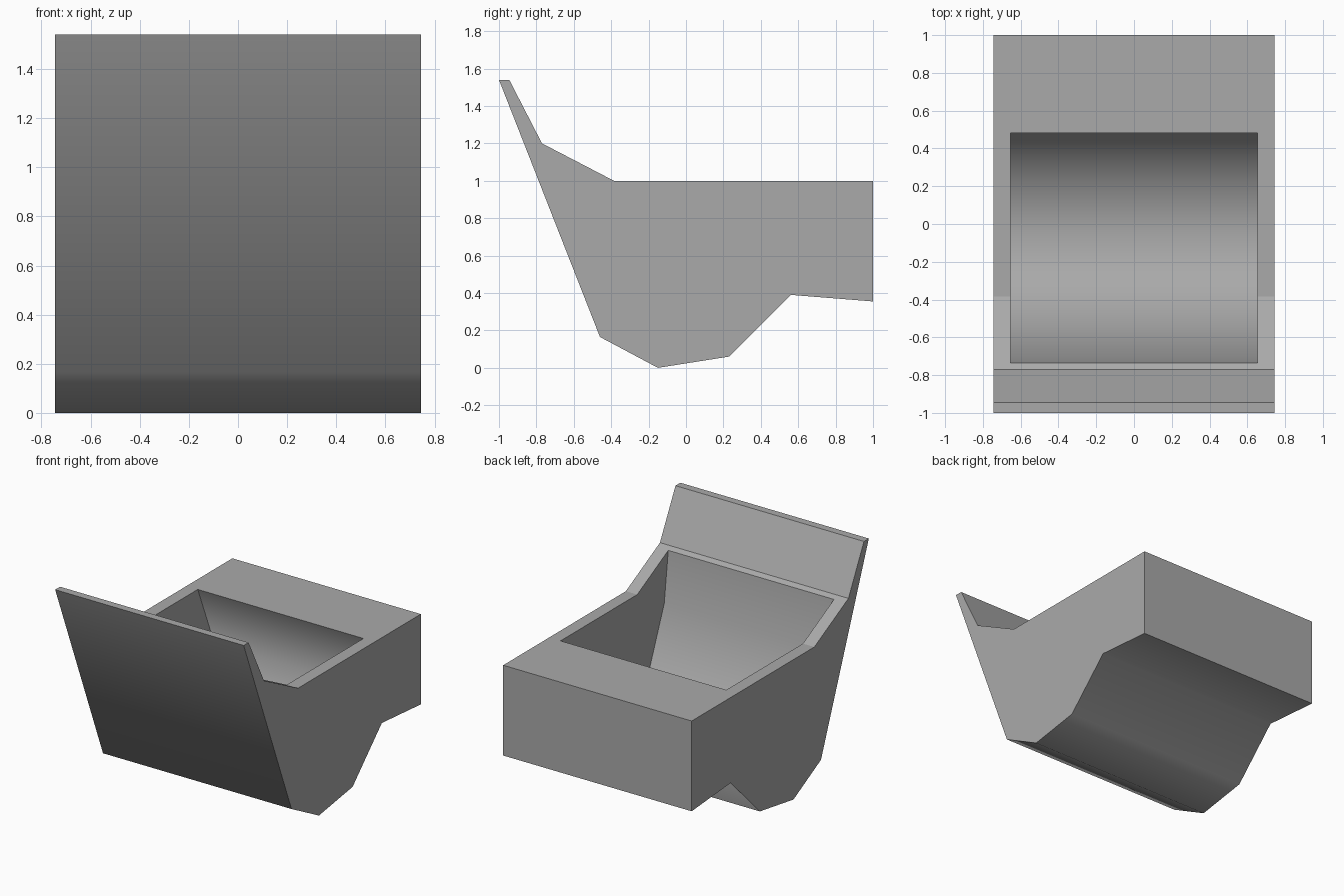
import bpy
import bmesh
import math

cube = bpy.data.objects.get("Cube")
if cube:
    bpy.data.objects.remove(cube, do_unlink=True)

grey = bpy.data.materials.new("plain_grey")
grey.use_nodes = True
grey.diffuse_color = (0.4, 0.4, 0.4, 1)
shader = next(n for n in grey.node_tree.nodes if n.type == 'BSDF_PRINCIPLED')
shader.inputs["Base Color"].default_value = grey.diffuse_color


def prism(name, profile, half_width):
    """Extrude a (y, z) side profile across x."""
    bm = bmesh.new()
    face = bm.faces.new([bm.verts.new((-half_width, y, z)) for y, z in profile])
    ext = bmesh.ops.extrude_face_region(bm, geom=[face])
    moved = [g for g in ext["geom"] if isinstance(g, bmesh.types.BMVert)]
    bmesh.ops.translate(bm, verts=moved, vec=(2 * half_width, 0, 0))
    bmesh.ops.recalc_face_normals(bm, faces=bm.faces)
    mesh = bpy.data.meshes.new(name)
    bm.to_mesh(mesh)
    bm.free()
    mesh.materials.append(grey)
    obj = bpy.data.objects.new(name, mesh)
    bpy.context.collection.objects.link(obj)
    return obj


# Outer body with the raised front lip and the rounded underside
body = prism("bucket_body", [
    (-1, 1.54), (-0.46, 0.165), (-0.15, 0), (0.23, 0.06), (0.56, 0.39),
    (1, 0.355), (1, 1), (-0.385, 1), (-0.77, 1.2), (-0.945, 1.54)], 0.745)

# Cavity that undercuts the rear rim
cutter = prism("cavity_cutter", [
    (-0.75, 1.3), (-0.69, 0.82), (-0.43, 0.19), (-0.14, 0.04),
    (0.22, 0.1), (0.67, 0.54), (0.44, 1.1)], 0.655)
cutter.hide_render = True

# Hollow out the body
cut = body.modifiers.new("hollow", 'BOOLEAN')
cut.operation = 'DIFFERENCE'
cut.solver = 'EXACT'
cut.object = cutter
bpy.context.view_layer.objects.active = body
body.select_set(True)
bpy.ops.object.modifier_apply(modifier=cut.name)
bpy.data.objects.remove(cutter, do_unlink=True)

# Rounded underside and cavity are smooth; the rim and lip stay flat
bm = bmesh.new()
bm.from_mesh(body.data)
for face in bm.faces:
    on_rim = face.calc_center_median().z > 0.99 and face.normal.z > 0.3
    face.smooth = not on_rim
for edge in bm.edges:
    edge.smooth = edge.calc_face_angle(math.pi) < math.radians(75)
bm.to_mesh(body.data)
bm.free()
